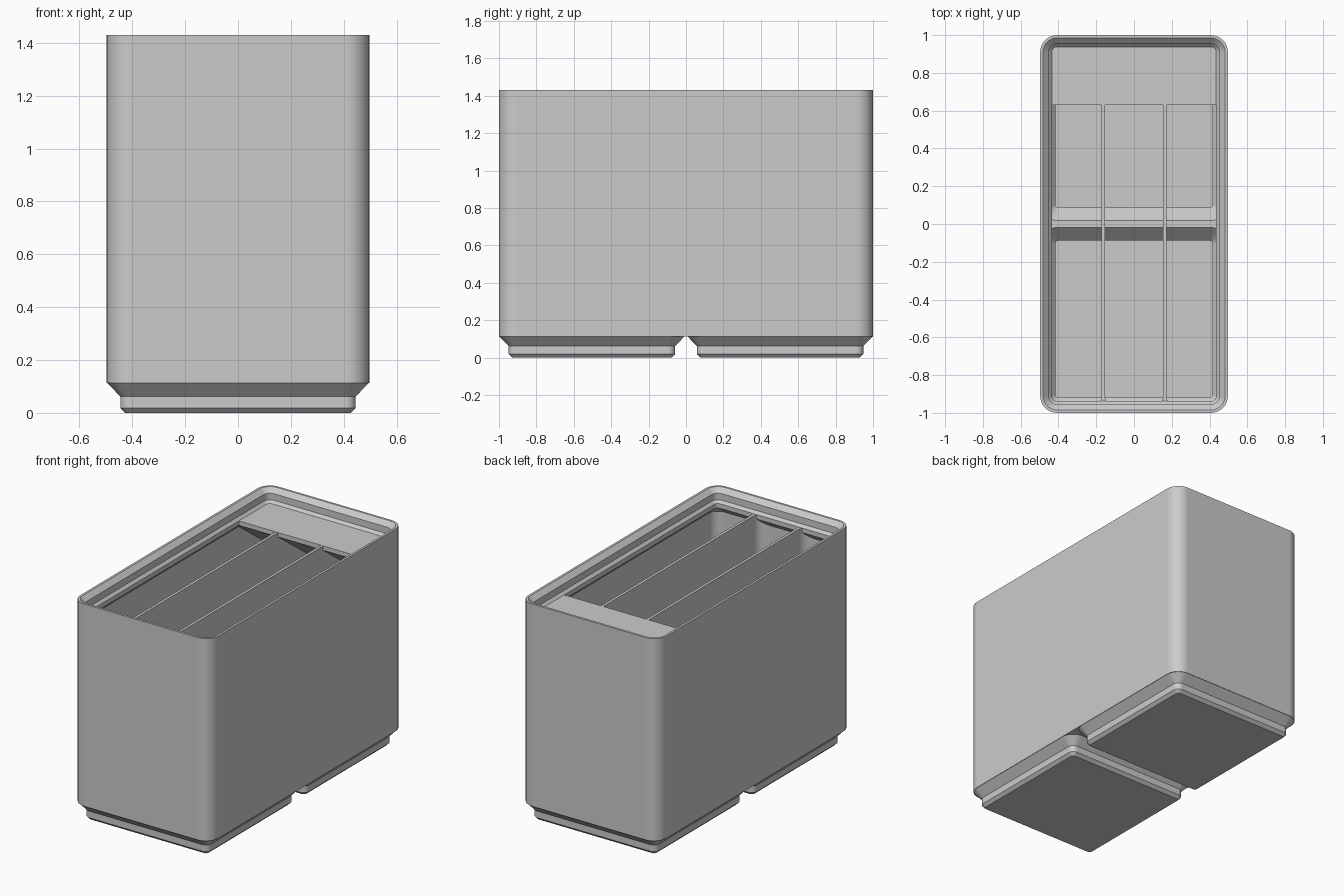
import bpy, bmesh, math
from mathutils import Vector

cube = bpy.data.objects.get("Cube")
if cube:
    bpy.data.objects.remove(cube, do_unlink=True)

grey = bpy.data.materials.new("plain grey")
grey.use_nodes = True
grey.diffuse_color = (0.6, 0.6, 0.6, 1)
grey.node_tree.nodes["Principled BSDF"].inputs["Base Color"].default_value = (0.6, 0.6, 0.6, 1)

HALF, PITCH, CORNER = 0.497, 0.503, 0.09
WALL = 0.474          # inner half width of the wall
RIM, DECK, RIDGE = 1.43, 1.341, 0.146


def finish(name, bm):
    bmesh.ops.recalc_face_normals(bm, faces=bm.faces)
    mesh = bpy.data.meshes.new(name)
    bm.to_mesh(mesh)
    bm.free()
    mesh.materials.append(grey)
    obj = bpy.data.objects.new(name, mesh)
    bpy.context.collection.objects.link(obj)
    return obj


def rounded(hx, hy, r, cy, z, steps=8):
    """Points of a rounded rectangle at height z."""
    pts = []
    for k, (sx, sy) in enumerate(((1, 1), (-1, 1), (-1, -1), (1, -1))):
        for i in range(steps + 1):
            a = math.pi / 2 * (k + i / steps)
            pts.append(Vector((sx * (hx - r) + r * math.cos(a),
                               cy + sy * (hy - r) + r * math.sin(a), z)))
    return pts


def loft(name, rings):
    """Closed solid through a stack of point rings."""
    bm = bmesh.new()
    loops = [[bm.verts.new(p) for p in ring] for ring in rings]
    n = len(loops[0])
    for a, b in zip(loops, loops[1:]):
        for i in range(n):
            j = (i + 1) % n
            bm.faces.new((a[i], a[j], b[j], b[i]))
    bm.faces.new(loops[0][::-1])
    bm.faces.new(loops[-1])
    return finish(name, bm)


def prism(name, outline, axis, lo, hi):
    """Outline in the two other axes, extruded along the axis."""
    def put(p, v):
        return Vector((v, *p)) if axis == "x" else Vector((*p, v))
    return loft(name, [[put(p, v) for p in outline] for v in (lo, hi)])


def boolean(target, tool, op):
    mod = target.modifiers.new(op, "BOOLEAN")
    mod.operation, mod.object, mod.solver = op, tool, "EXACT"
    bpy.context.view_layer.objects.active = target
    bpy.ops.object.modifier_apply(modifier=mod.name)
    bpy.data.objects.remove(tool, do_unlink=True)


def radius(h):
    return max(0.015, CORNER - (HALF - h))


def shade(obj):
    bpy.ops.object.select_all(action="DESELECT")
    obj.select_set(True)
    bpy.context.view_layer.objects.active = obj
    bpy.ops.object.shade_smooth_by_angle(angle=math.radians(30))
    mod = obj.modifiers.new("weighted normals", "WEIGHTED_NORMAL")
    mod.keep_sharp = True


# Solid outer block with two stepped feet
bin_shell = loft("bin_shell", [rounded(HALF, HALF + PITCH, CORNER, 0, z) for z in (0.113, RIM)])
for side in (-1, 1):
    foot = loft("foot", [rounded(h, h, radius(h), side * PITCH, z) for h, z in
                         ((0.426, 0), (0.445, 0.019), (0.445, 0.062), (0.496, 0.1145), (0.48, 0.13))])
    boolean(bin_shell, foot, "UNION")

# Main cavity with the overhanging stacking lip
cavity = loft("cavity", [rounded(h, h + PITCH, radius(h), 0, z) for h, z in
                         ((WALL, RIDGE), (WALL, 1.273), (0.435, 1.312), (0.435, DECK),
                          (0.4515, 1.358), (0.4515, 1.401), (0.482, RIM), (0.482, RIM + 0.03))])
boolean(bin_shell, cavity, "DIFFERENCE")

# Hollow of each foot, leaving a sloped ridge between them
for side in (-1, 1):
    hollow = loft("hollow", [rounded(hx, hy, radius(hx), side * PITCH, z) for hx, hy, z in
                             ((0.415, 0.415, 0.029), (0.415, 0.415, 0.074), (0.473, 0.473, 0.133),
                              (0.473, 0.485, RIDGE), (0.473, 0.485, RIDGE + 0.012))])
    boolean(bin_shell, hollow, "DIFFERENCE")
shade(bin_shell)

# Dividers with filleted ends, and their lower parts inside the feet
thin, fillet, end = 0.009, 0.067, 0.977
quarter = [(thin + fillet * (1 - math.cos(a)), end - fillet * (1 - math.sin(a)))
           for a in (math.pi / 2 * i / 8 for i in range(9))]
right_half = [(x, -y) for x, y in reversed(quarter)] + quarter
outline = right_half + [(-x, -y) for x, y in right_half]
foot_part = [(0.07, 0.025), (0.935, 0.025), (0.935, 0.074), (0.975, 0.12), (0.975, 0.16),
             (0.01, 0.16), (0.01, 0.13), (0.07, 0.074)]
for label, cx in (("right", -0.163), ("left", 0.163)):
    shade(prism(label + "_divider", [(cx + x, y) for x, y in outline], "z", RIDGE - 0.01, DECK - 0.001))
    for end_name, s in (("front", -1), ("back", 1)):
        prism(label + "_divider_" + end_name + "_base", [(s * y, z) for y, z in foot_part],
              "x", cx - thin, cx + thin)

# Label shelf along the back wall with a sloped underside
prism("label_shelf", [(0.97, DECK), (0.63, DECK), (0.63, 1.312), (0.97, 1.06)], "x", -0.47, 0.47)
